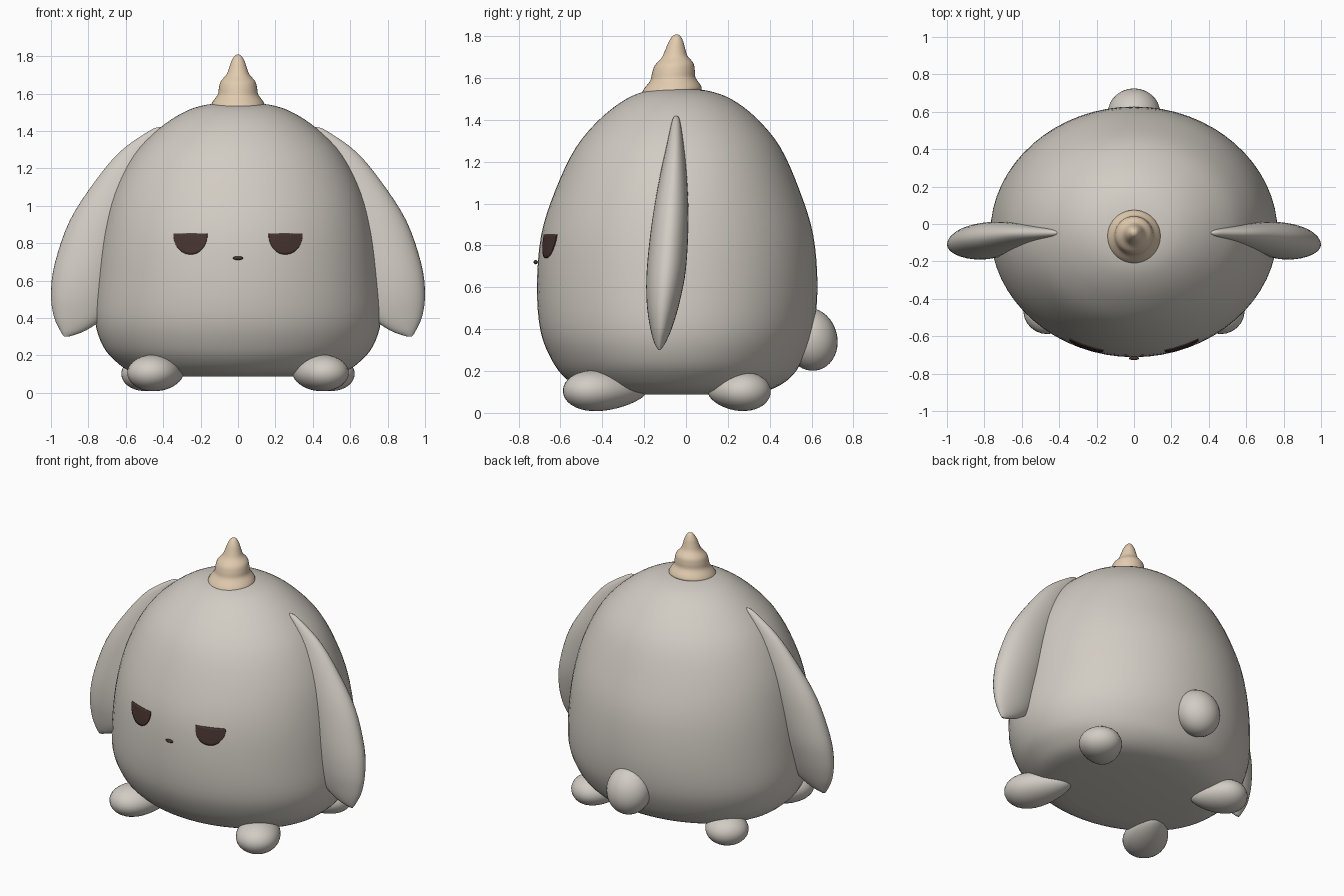
import bpy
import bmesh
from math import sin, cos, pi, radians
from mathutils import Vector, Matrix
from mathutils.bvhtree import BVHTree

cube = bpy.data.objects.get("Cube")
if cube:
    bpy.data.objects.remove(cube, do_unlink=True)


def material(name, rgb):
    m = bpy.data.materials.new(name)
    m.use_nodes = True
    m.diffuse_color = (*rgb, 1)
    bsdf = next(n for n in m.node_tree.nodes if n.type == 'BSDF_PRINCIPLED')
    bsdf.inputs["Base Color"].default_value = (*rgb, 1)
    bsdf.inputs["Roughness"].default_value = 0.8
    return m


GREY = material("warm grey", (0.64, 0.60, 0.545))
TAN = material("horn tan", (0.76, 0.60, 0.43))
BROWN = material("dark brown", (0.062, 0.034, 0.030))


def finish(bm, name, mat, mirror=False, angle=50):
    bmesh.ops.remove_doubles(bm, verts=bm.verts, dist=0.0004)
    bmesh.ops.recalc_face_normals(bm, faces=bm.faces)
    mesh = bpy.data.meshes.new(name)
    bm.to_mesh(mesh)
    bm.free()
    mesh.materials.append(mat)
    ob = bpy.data.objects.new(name, mesh)
    bpy.context.collection.objects.link(ob)
    if mirror:
        ob.modifiers.new("Mirror", 'MIRROR')
    bpy.ops.object.select_all(action='DESELECT')
    ob.select_set(True)
    bpy.context.view_layer.objects.active = ob
    bpy.ops.object.shade_smooth_by_angle(angle=radians(angle))
    return ob


def smooth_rows(rows, steps):
    """Catmull-Rom curve through rows of equal length."""
    pts = [Vector(r) for r in rows]
    out = []
    for i in range(len(pts) - 1):
        a, b, c, d = pts[max(i - 1, 0)], pts[i], pts[i + 1], pts[min(i + 2, len(pts) - 1)]
        for k in range(steps):
            t = k / steps
            out.append(b + (c - a) * (t / 2) + (a * 2 - b * 5 + c * 4 - d) * (t * t / 2)
                       + (b * 3 - a - c * 3 + d) * (t ** 3 / 2))
    return out + [pts[-1]]


def loft(rings):
    """Closed skin through rings of points, capped at both ends."""
    bm = bmesh.new()
    vs = [[bm.verts.new(p) for p in ring] for ring in rings]
    n = len(vs[0])
    for lo, hi in zip(vs, vs[1:]):
        for i in range(n):
            j = (i + 1) % n
            bm.faces.new((lo[i], lo[j], hi[j], hi[i]))
    bm.faces.new(vs[0])
    bm.faces.new(vs[-1])
    return bm


def ellipse(cx, cy, z, rx, ry, n):
    return [Vector((cx + rx * cos(2 * pi * i / n), cy + ry * sin(2 * pi * i / n), z))
            for i in range(n)]


# Body: height, half width, front and back depth
body_rows = [
    (0.088, 0.40, -0.37, 0.27), (0.11, 0.56, -0.49, 0.40), (0.165, 0.65, -0.575, 0.495),
    (0.25, 0.722, -0.64, 0.555), (0.39, 0.765, -0.695, 0.608), (0.60, 0.757, -0.712, 0.628),
    (0.85, 0.724, -0.692, 0.608), (1.07, 0.665, -0.622, 0.54), (1.27, 0.56, -0.525, 0.45),
    (1.41, 0.425, -0.405, 0.335), (1.50, 0.29, -0.285, 0.215), (1.54, 0.17, -0.18, 0.10),
    (1.553, 0.02, -0.06, -0.02)]
bm = loft([ellipse(0, (f + b) / 2, z, w, (b - f) / 2, 64)
           for z, w, f, b in smooth_rows(body_rows, 4)])
surface = BVHTree.FromBMesh(bm)
finish(bm, "body", GREY)

# Horn: swirled cone of radius and height, seated on the sloping crown
horn_rows = [(0.13, 1.52), (0.142, 1.538), (0.133, 1.56), (0.108, 1.595), (0.102, 1.63),
             (0.092, 1.665), (0.062, 1.70), (0.048, 1.735), (0.036, 1.77),
             (0.018, 1.80), (0.002, 1.807)]
rings = [ellipse(0, -0.068 + (z - 1.53) * 0.08, z, r, r, 40)
         for r, z in smooth_rows(horn_rows, 4)]
for ring in rings:
    for p in ring:
        p.z += (p.y + 0.068) * 0.07
finish(loft(rings), "horn", TAN)

# Floppy ears: height, inner and outer edge, front and back face
ear_rows = [
    (1.42, 0.405, 0.425, -0.05, -0.045), (1.40, 0.41, 0.475, -0.065, -0.03),
    (1.29, 0.44, 0.63, -0.09, -0.012), (1.13, 0.50, 0.765, -0.125, 0.004),
    (0.92, 0.57, 0.90, -0.162, 0.012), (0.69, 0.63, 0.98, -0.187, 0.0),
    (0.53, 0.67, 1.0, -0.188, -0.03), (0.41, 0.715, 0.985, -0.172, -0.065),
    (0.335, 0.81, 0.952, -0.152, -0.098), (0.30, 0.905, 0.93, -0.132, -0.122)]
rings = []
for z, inner, outer, front, back in smooth_rows(ear_rows, 4):
    rings.append(ellipse((inner + outer) / 2, (front + back) / 2, z,
                         (outer - inner) / 2, (back - front) / 2, 32))
finish(loft(rings), "ears", GREY, mirror=True)


def egg(name, mat, centre, radii, turn=0, tilt=0, taper=0.0, mirror=False):
    """Ellipsoid whose -y end is fuller than its +y end."""
    bm = bmesh.new()
    bmesh.ops.create_uvsphere(bm, u_segments=32, v_segments=20, radius=1)
    for v in bm.verts:
        k = 1 - taper * v.co.y
        v.co = Vector((v.co.x * k * radii[0], v.co.y * radii[1], v.co.z * k * radii[2]))
    bm.transform(Matrix.Translation(centre) @ Matrix.Rotation(radians(turn), 4, 'Z')
                 @ Matrix.Rotation(radians(tilt), 4, 'X'))
    return finish(bm, name, mat, mirror, 180)


# Feet, tail and nose
egg("front_feet", GREY, (0.425, -0.383, 0.106), (0.128, 0.215, 0.094), 27, 0, 0.3, True)
egg("rear_feet", GREY, (0.462, 0.243, 0.102), (0.125, 0.172, 0.090), 135, 0, 0.28, True)
egg("tail", GREY, (0, 0.595, 0.352), (0.14, 0.128, 0.152), 0, 15)
egg("nose", BROWN, (0, -0.718, 0.72), (0.027, 0.010, 0.010))

# Half-lidded eyes: thin plates wrapped onto the face
bm = bmesh.new()
cols, rows = 24, 8
grid = []
for i in range(cols + 1):
    u = -cos(pi * i / cols)
    drop = 0.018 + 0.095 * max(0, 1 - abs(u) ** 2.2) ** 0.6
    column = []
    for j in range(rows + 1):
        x, z = 0.255 + 0.09 * u, 0.853 - drop * j / rows
        hit = surface.ray_cast(Vector((x, -2, z)), Vector((0, 1, 0)))[0]
        column.append(bm.verts.new((x, hit.y - 0.006, z)))
    grid.append(column)
for a, b in zip(grid, grid[1:]):
    for j in range(rows):
        bm.faces.new((a[j], a[j + 1], b[j + 1], b[j]))
eyes = finish(bm, "eyes", BROWN, mirror=True)
if sum(p.normal.y for p in eyes.data.polygons) > 0:
    eyes.data.flip_normals()
plate = eyes.modifiers.new("Thickness", 'SOLIDIFY')
plate.thickness = 0.008
plate.offset = -1
